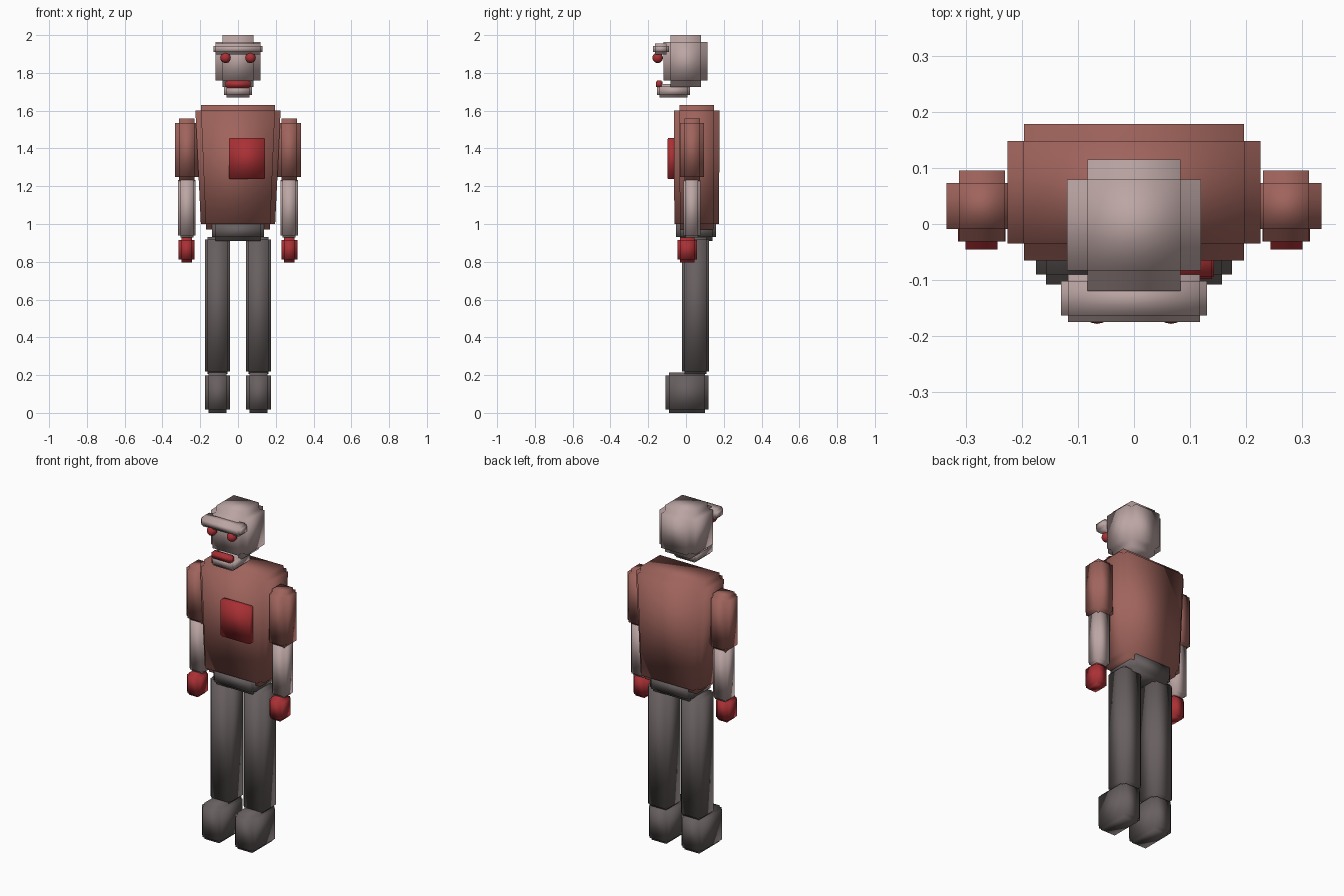
import bpy
import bmesh
from mathutils import Vector

default = bpy.data.objects.get("Cube")
if default:
    bpy.data.objects.remove(default, do_unlink=True)


def make_material(name, rgb):
    mat = bpy.data.materials.new(name)
    mat.use_nodes = True
    color = (*rgb, 1.0)
    mat.diffuse_color = color
    mat.node_tree.nodes["Principled BSDF"].inputs["Base Color"].default_value = color
    return mat


skin = make_material("pale pink", (0.50, 0.38, 0.37))
shirt = make_material("dusty red", (0.35, 0.127, 0.107))
trousers = make_material("warm dark grey", (0.138, 0.115, 0.115))
red = make_material("deep red", (0.40, 0.03, 0.035))


def finish(name, bm, mat):
    for face in bm.faces:
        face.smooth = True
    mesh = bpy.data.meshes.new(name)
    bm.to_mesh(mesh)
    bm.free()
    mesh.materials.append(mat)
    obj = bpy.data.objects.new(name, mesh)
    bpy.context.collection.objects.link(obj)
    return obj


def block(name, mat, x, y, z, step, taper=(1, 1)):
    """Box spanning the x, y and z ranges, with every edge notched inward by step."""
    spans = (x, y, z)
    center = Vector([(a + b) / 2 for a, b in spans])
    core = [b - a - 2 * step for a, b in spans]
    bm = bmesh.new()
    bmesh.ops.create_cube(bm, size=1)
    bmesh.ops.scale(bm, vec=core, verts=bm.verts)
    bm.normal_update()
    # raise each side of the core outward
    raised = bmesh.ops.extrude_discrete_faces(bm, faces=bm.faces[:])["faces"]
    for face in raised:
        face.normal_update()
        bmesh.ops.translate(bm, vec=face.normal * step, verts=face.verts)
    # narrow towards the bottom, then move into place
    height = z[1] - z[0]
    for v in bm.verts:
        t = 0.5 - v.co.z / height
        v.co.x *= 1 + (taper[0] - 1) * t
        v.co.y *= 1 + (taper[1] - 1) * t
        v.co += center
    return finish(name, bm, mat)


def ball(name, mat, center, radius):
    bm = bmesh.new()
    bmesh.ops.create_uvsphere(bm, u_segments=16, v_segments=10, radius=radius)
    bmesh.ops.translate(bm, vec=center, verts=bm.verts)
    return finish(name, bm, mat)


# Head
block("head", skin, (-0.119, 0.119), (-0.119, 0.115), (1.724, 2.0), 0.036)
block("brow", skin, (-0.13, 0.13), (-0.175, -0.09), (1.898, 1.955), 0.012)
block("jaw", skin, (-0.075, 0.075), (-0.153, 0.02), (1.67, 1.74), 0.013)
block("mouth", red, (-0.065, 0.065), (-0.16, -0.125), (1.72, 1.76), 0.006)

# Torso and hips
block("torso", shirt, (-0.227, 0.227), (-0.065, 0.178), (0.97, 1.63), 0.03, (0.86, 0.97))
block("chest_panel", red, (-0.048, 0.143), (-0.098, -0.05), (1.238, 1.455), 0.004)
block("hips", trousers, (-0.138, 0.138), (-0.053, 0.159), (0.91, 1.02), 0.02)

# Paired parts
for side, s in (("left", 1), ("right", -1)):
    def across(inner, outer):
        return tuple(sorted((s * inner, s * outer)))

    ball(side + "_eye", red, (s * 0.066, -0.15, 1.88), 0.028)
    block(side + "_upper_arm", shirt, across(0.208, 0.334), (-0.031, 0.095), (1.228, 1.558), 0.022)
    block(side + "_forearm", skin, across(0.224, 0.317), (-0.014, 0.076), (0.928, 1.245), 0.012)
    block(side + "_hand", red, across(0.229, 0.314), (-0.045, 0.058), (0.797, 0.928), 0.014)
    block(side + "_leg", trousers, across(0.042, 0.175), (-0.02, 0.122), (0.205, 0.932), 0.013)
    block(side + "_foot", trousers, across(0.042, 0.175), (-0.108, 0.118), (0.0, 0.215), 0.018)
